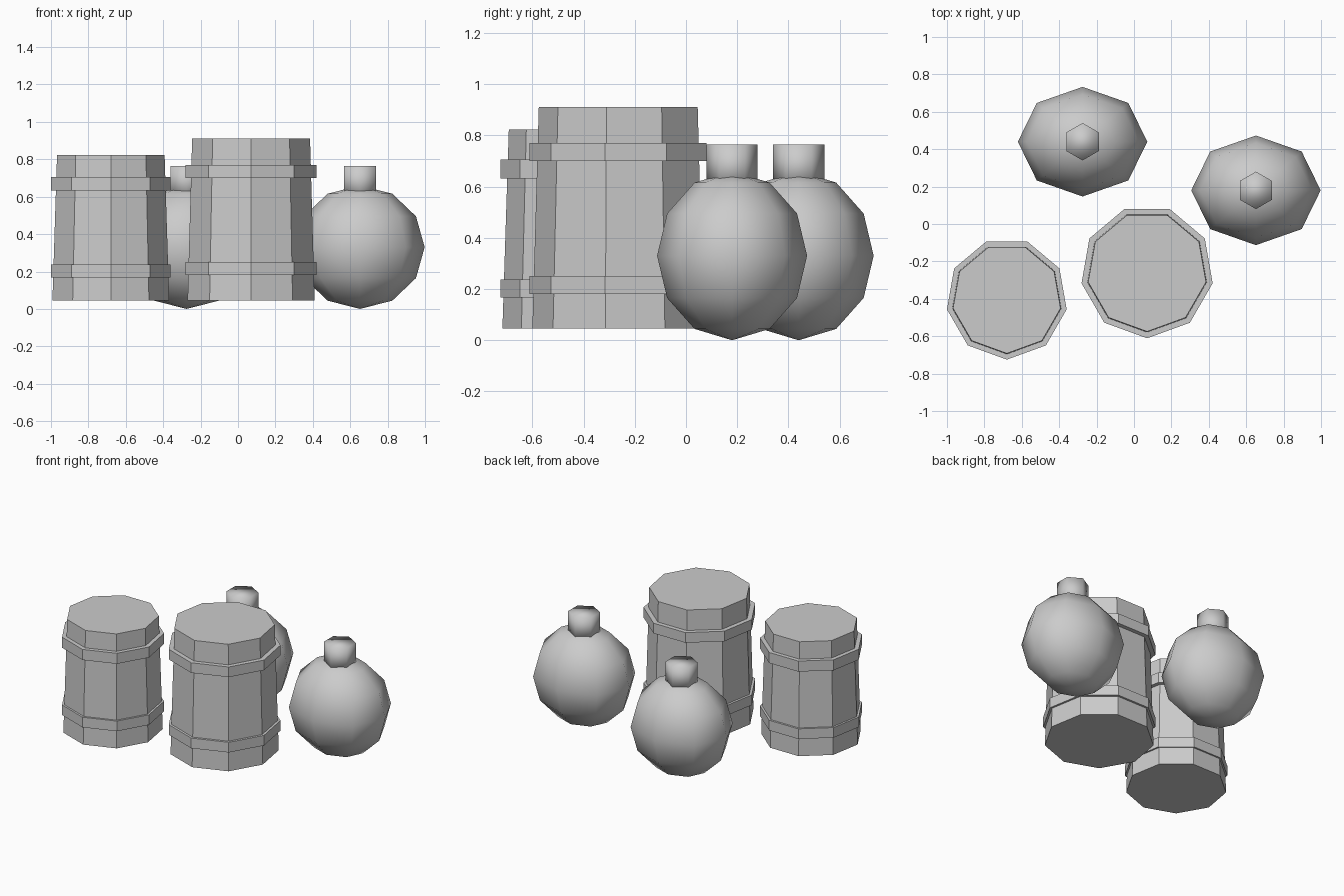
import bpy, bmesh, math

if "Cube" in bpy.data.objects:
    bpy.data.objects.remove(bpy.data.objects["Cube"])

grey = bpy.data.materials.new("plain_grey")
grey.diffuse_color = (0.6, 0.6, 0.6, 1)
grey.use_nodes = True
grey.node_tree.nodes["Principled BSDF"].inputs["Base Color"].default_value = grey.diffuse_color


def finish(name, bm, loc, smooth=False):
    bmesh.ops.recalc_face_normals(bm, faces=bm.faces)
    for f in bm.faces:
        f.smooth = smooth
    me = bpy.data.meshes.new(name)
    bm.to_mesh(me)
    bm.free()
    me.materials.append(grey)
    ob = bpy.data.objects.new(name, me)
    ob.location = loc
    bpy.context.collection.objects.link(ob)
    return ob


def lathe(name, profile, sides, loc, closed=False, smooth=False):
    """Turn (radius, z) points around z with one corner towards the front."""
    bm = bmesh.new()
    rings = []
    for r, z in profile:
        ring = []
        for i in range(sides):
            a = -math.pi / 2 + math.tau * i / sides
            ring.append(bm.verts.new((r * math.cos(a), r * math.sin(a), z)))
        rings.append(ring)
    pairs = list(zip(rings, rings[1:]))
    if closed:
        pairs.append((rings[-1], rings[0]))
    else:
        bm.faces.new(rings[0])
        bm.faces.new(rings[-1])
    for lo, hi in pairs:
        for i in range(sides):
            j = (i + 1) % sides
            bm.faces.new((lo[i], lo[j], hi[j], hi[i]))
    return finish(name, bm, loc, smooth)


def barrel(name, x, y, r_bottom, r_top, height, r_band, bands):
    # tapered nine-sided body
    lathe(name + "_body", [(r_bottom, 0.045), (r_top, height)], 9, (x, y, 0))
    # straight hoops around the body
    for label, (z0, z1) in zip(("lower", "upper"), bands):
        inner = r_top - 0.02
        lathe(f"{name}_{label}_band",
              [(inner, z0), (r_band, z0), (r_band, z1), (inner, z1)],
              9, (x, y, 0), closed=True)


def flask(name, x, y):
    # faceted round bulb, wider in x than in y
    bm = bmesh.new()
    bmesh.ops.create_uvsphere(bm, u_segments=8, v_segments=6, radius=1)
    bmesh.ops.scale(bm, vec=(0.346, 0.293, 0.33), verts=bm.verts)
    finish(name + "_bulb", bm, (x, y, 0.33), smooth=True)
    # six-sided neck
    lathe(name + "_neck", [(0.1, 0.6), (0.1, 0.765)], 6, (x, y, 0), smooth=True)


barrel("short_barrel", -0.68, -0.40, 0.317, 0.292, 0.823, 0.325,
       [(0.167, 0.237), (0.632, 0.705)])
barrel("tall_barrel", 0.07, -0.255, 0.345, 0.32, 0.91, 0.356,
       [(0.18, 0.25), (0.70, 0.77)])
flask("right_flask", 0.652, 0.18)
flask("back_flask", -0.275, 0.44)
